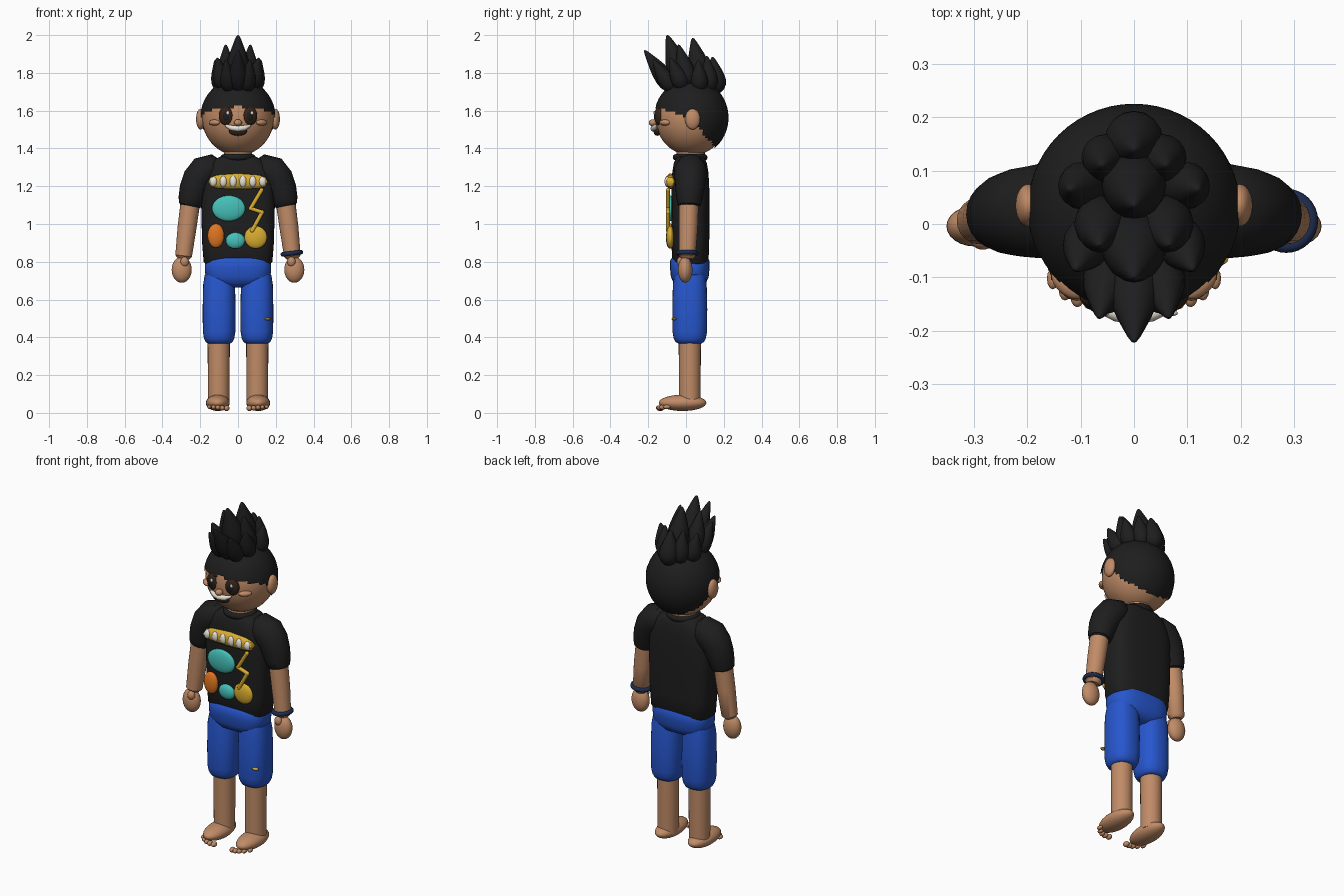
import bpy, bmesh, math
from mathutils import Vector, Matrix

if "Cube" in bpy.data.objects:
    bpy.data.objects.remove(bpy.data.objects["Cube"])


def material(name, color):
    m = bpy.data.materials.new(name)
    m.diffuse_color = (*color, 1)
    m.use_nodes = True
    m.node_tree.nodes["Principled BSDF"].inputs["Base Color"].default_value = m.diffuse_color
    return m


SKIN = material("skin tan", (0.53, 0.26, 0.135))
BLACK = material("soft black", (0.013, 0.013, 0.013))
BLUE = material("shorts blue", (0.02, 0.095, 0.62))
TEAL = material("teal", (0.06, 0.53, 0.48))
YELLOW = material("golden yellow", (0.70, 0.42, 0.03))
ORANGE = material("orange", (0.74, 0.18, 0.015))
WHITE = material("ivory white", (0.80, 0.76, 0.66))
NAVY = material("navy", (0.012, 0.025, 0.075))
BROWN = material("dark brown", (0.035, 0.017, 0.01))


def finish(bm, name, mat):
    bmesh.ops.recalc_face_normals(bm, faces=bm.faces)
    me = bpy.data.meshes.new(name)
    bm.to_mesh(me)
    bm.free()
    me.materials.append(mat)
    ob = bpy.data.objects.new(name, me)
    bpy.context.collection.objects.link(ob)
    return ob


def ball(name, loc, size, mat, rot=(0, 0, 0), seg=24):
    """Ellipsoid with the given half sizes."""
    bm = bmesh.new()
    bmesh.ops.create_uvsphere(bm, u_segments=seg, v_segments=seg * 2 // 3, radius=1)
    ob = finish(bm, name, mat)
    ob.location, ob.scale, ob.rotation_euler = loc, size, rot
    return ob


def tube(name, pts, radii, mat, n=24, power=2.0):
    """Rings along a path; a radius may be a number or (across, depth)."""
    bm = bmesh.new()
    pts = [Vector(p) for p in pts]
    rings = []
    for i, p in enumerate(pts):
        t = (pts[min(i + 1, len(pts) - 1)] - pts[max(i - 1, 0)]).normalized()
        u = Vector((0, 1, 0)).cross(t).normalized()
        v = t.cross(u)
        r = radii[i] if isinstance(radii[i], tuple) else (radii[i], radii[i])
        ring = []
        for k in range(n):
            c, s = math.cos(2 * math.pi * k / n), math.sin(2 * math.pi * k / n)
            c = math.copysign(abs(c) ** (2 / power), c)
            s = math.copysign(abs(s) ** (2 / power), s)
            ring.append(bm.verts.new(p + u * c * r[0] + v * s * r[1]))
        rings.append(ring)
    for a, b in zip(rings, rings[1:]):
        for k in range(n):
            bm.faces.new((a[k], a[(k + 1) % n], b[(k + 1) % n], b[k]))
    bm.faces.new(rings[0])
    bm.faces.new(rings[-1])
    return finish(bm, name, mat)


def spike(name, base, tip, r):
    """Teardrop hair lock from base to tip."""
    a, b = Vector(base), Vector(tip)
    prof = [(0, .05), (.03, .42), (.1, .72), (.22, .96), (.35, 1), (.5, .9),
            (.65, .7), (.8, .46), (.92, .26), (.98, .13), (1, .02)]
    return tube(name, [a.lerp(b, t) for t, _ in prof], [r * k for _, k in prof], BLACK, 16)


def torus(name, loc, R, r, mat, rot=(0, 0, 0)):
    bm = bmesh.new()
    ring = bmesh.ops.create_circle(bm, segments=12, radius=r,
                                   matrix=Matrix.Translation((R, 0, 0)) @ Matrix.Rotation(math.pi / 2, 4, 'X'))
    bmesh.ops.spin(bm, geom=bm.edges[:], cent=(0, 0, 0), axis=(0, 0, 1),
                   angle=2 * math.pi, steps=32, use_merge=True)
    bmesh.ops.remove_doubles(bm, verts=bm.verts, dist=1e-5)
    ob = finish(bm, name, mat)
    ob.location, ob.rotation_euler = loc, rot
    return ob


# Head and hair cap
HC = Vector((0, 0.028, 1.563))
ball("head", HC, (0.19, 0.19, 0.2), SKIN, seg=40)
bm = bmesh.new()
bmesh.ops.create_uvsphere(bm, u_segments=56, v_segments=40, radius=1)
for v in bm.verts:
    v.co = Vector((v.co.x * 0.199, v.co.y * 0.197, v.co.z * 0.207)) + HC


def hairline(y):
    return 1.56 - 0.33 * (y - 0.02) if y < 0.02 else 1.56 - 1.1 * (y - 0.02)


low = [f for f in bm.faces if f.calc_center_median().z < hairline(f.calc_center_median().y)]
bmesh.ops.delete(bm, geom=low, context='FACES')
finish(bm, "hair_cap", BLACK)

# Hair locks along the centre
for i, (b, t, r) in enumerate([
        ((0, -.06, 1.70), (0, -.22, 1.92), .05),
        ((0, -.01, 1.73), (0, -.10, 2.0), .062),
        ((0, .09, 1.73), (0, .035, 1.985), .06),
        ((0, .165, 1.69), (0, .14, 1.885), .055)]):
    spike(f"hair_lock_centre_{i}", b, t, r)
# Hair locks on both sides
for s in (-1, 1):
    for i, (x, y, z, tx, ty, tz, r) in enumerate([
            (.045, -.065, 1.70, .065, -.175, 1.87, .044),
            (.075, -.01, 1.71, .11, -.085, 1.88, .046),
            (.06, .02, 1.72, .065, -.04, 1.95, .05),
            (.085, .075, 1.70, .12, .065, 1.87, .045),
            (.05, .13, 1.70, .06, .11, 1.89, .045)]):
        spike(f"hair_lock_side_{i}", (s * x, y, z), (s * tx, ty, tz), r)

# Face
for s in (-1, 1):
    ball("ear", (s * .198, .035, 1.555), (.024, .04, .055), SKIN)
    ball("eye", (s * .064, -.142, 1.572), (.039, .024, .049), BROWN, (0, 0, s * .3))
    ball("pupil", (s * .064, -.156, 1.572), (.022, .013, .03), BLACK, (0, 0, s * .3))
    ball("eye_glint", (s * .064 + .01, -.167, 1.588), (.008, .005, .01), WHITE, seg=12)
    ball("cheek", (s * .125, -.112, 1.537), (.036, .02, .016), SKIN, (0, 0, s * .75))
ball("nose", (0, -.176, 1.536), (.021, .021, .018), SKIN)
ball("mouth", (0, -.152, 1.492), (.048, .02, .025), BROWN)
tube("teeth", [(-.068, -.158, 1.523), (-.062, -.16, 1.52), (-.035, -.168, 1.509), (0, -.172, 1.505),
               (.035, -.168, 1.509), (.062, -.16, 1.52), (.068, -.158, 1.523)],
     [.002, .008, .014, .016, .014, .008, .002], WHITE, 12)

# Neck, shirt and collar
tube("neck", [(0, .025, 1.3), (0, .025, 1.42)], [.075, .075], SKIN)
torus("collar", (0, .022, 1.353), .075, .017, BLACK)
zs = [(.785, .17, .088), (.80, .182, .096), (.9, .19, .1), (1.1, .195, .101), (1.2, .192, .1),
      (1.27, .18, .096), (1.32, .15, .088), (1.345, .12, .078), (1.358, .09, .065)]
tube("shirt_body", [(0, .023, z) for z, _, _ in zs], [(a, b) for _, a, b in zs], BLACK, 48, 3.2)

# Arms
for s in (-1, 1):
    tube("sleeve", [(s * x, y, z) for x, y, z in [
        (.085, .025, 1.27), (.10, .025, 1.275), (.14, .025, 1.287), (.178, .024, 1.275), (.212, .022, 1.235),
        (.235, .02, 1.18), (.248, .018, 1.13), (.254, .017, 1.10), (.256, .017, 1.09)]],
        [.03, .06, .082, .088, .083, .076, .068, .060, .045], BLACK)
    tube("forearm", [(s * .25, .016, 1.13), (s * .27, .012, .98), (s * .288, .006, .83), (s * .29, .005, .815)],
         [.052, .05, .044, .03], SKIN)
    ball("hand", (s * .298, -.004, .758), (.053, .038, .069), SKIN)
    ball("thumb", (s * .283, -.03, .80), (.022, .018, .026), SKIN)
torus("bracelet", (.285, .006, .845), .048, .012, NAVY, (0, -.12, 0))

# Shorts
hz = [(.665, .08, .05), (.685, .14, .085), (.72, .172, .1), (.77, .176, .105), (.805, .173, .105), (.82, .162, .095)]
tube("shorts_hips", [(0, .02, z) for z, _, _ in hz], [(a, b) for _, a, b in hz], BLUE, 40, 2.8)
lz = [(.368, .06), (.375, .072), (.395, .082), (.43, .088), (.55, .089), (.68, .086), (.73, .078), (.75, .05)]
for s in (-1, 1):
    tube("shorts_leg", [(s * .1, .02, z) for z, _ in lz], [(r * .98, r * 1.04) for _, r in lz], BLUE, 32, 2.4)
    # Lower legs, feet and toes
    tube("lower_leg", [(s * .102, .02, .05), (s * .102, .02, .42)], [.057, .059], SKIN)
    ball("foot", (s * .107, -.018, .053), (.063, .126, .043), SKIN)
    for k in range(5):
        ball("toe", (s * (.06 + .023 * k), -.14 + .006 * (k - 1) ** 2 * .7, .024 + .002 * k),
             (.015 - .001 * k, .02, .015 - .001 * k), SKIN, seg=12)
ball("shorts_tag", (.158, -.064, .497), (.019, .014, .007), YELLOW, seg=12)

# Shirt decoration
FY = -.083
tube("emblem_band", [(x, FY, 1.222 + .004 * (1 - (x / .155) ** 2)) for x in (-.155, -.145, -.11, 0, .11, .145, .155)],
     [(r, .022) for r in (.008, .025, .036, .042, .036, .025, .008)], YELLOW, 20)
for k in range(6):
    x = -.13 + .052 * k
    ball("emblem_stud", (x, -.098, 1.225), (.02, .016, .03 - .25 * x * x), WHITE, seg=16)
for name, x, z, rx, rz, mat in [
        ("emblem_large_oval", -.05, 1.083, .088, .068, TEAL),
        ("emblem_left_oval", -.117, .938, .044, .064, ORANGE),
        ("emblem_small_oval", -.014, .912, .051, .043, TEAL),
        ("emblem_right_oval", .094, .93, .06, .06, YELLOW)]:
    ball(name, (x, FY, z), (rx, .022, rz), mat, seg=30)
zig = [Vector(p) for p in [(.125, -.095, 1.18), (.067, -.095, 1.082), (.128, -.095, 1.062), (.075, -.095, .965)]]
for a, b in zip(zig, zig[1:]):
    tube("emblem_zigzag", [a, b], [.011, .011], YELLOW, 12)
for p in zig:
    ball("emblem_zigzag_joint", p, (.0115, .0115, .0115), YELLOW, seg=12)

# Smooth shading with sharp rims kept
for ob in bpy.data.objects:
    ob.select_set(True)
bpy.context.view_layer.objects.active = bpy.data.objects["head"]
bpy.ops.object.shade_smooth_by_angle(angle=math.radians(40))
